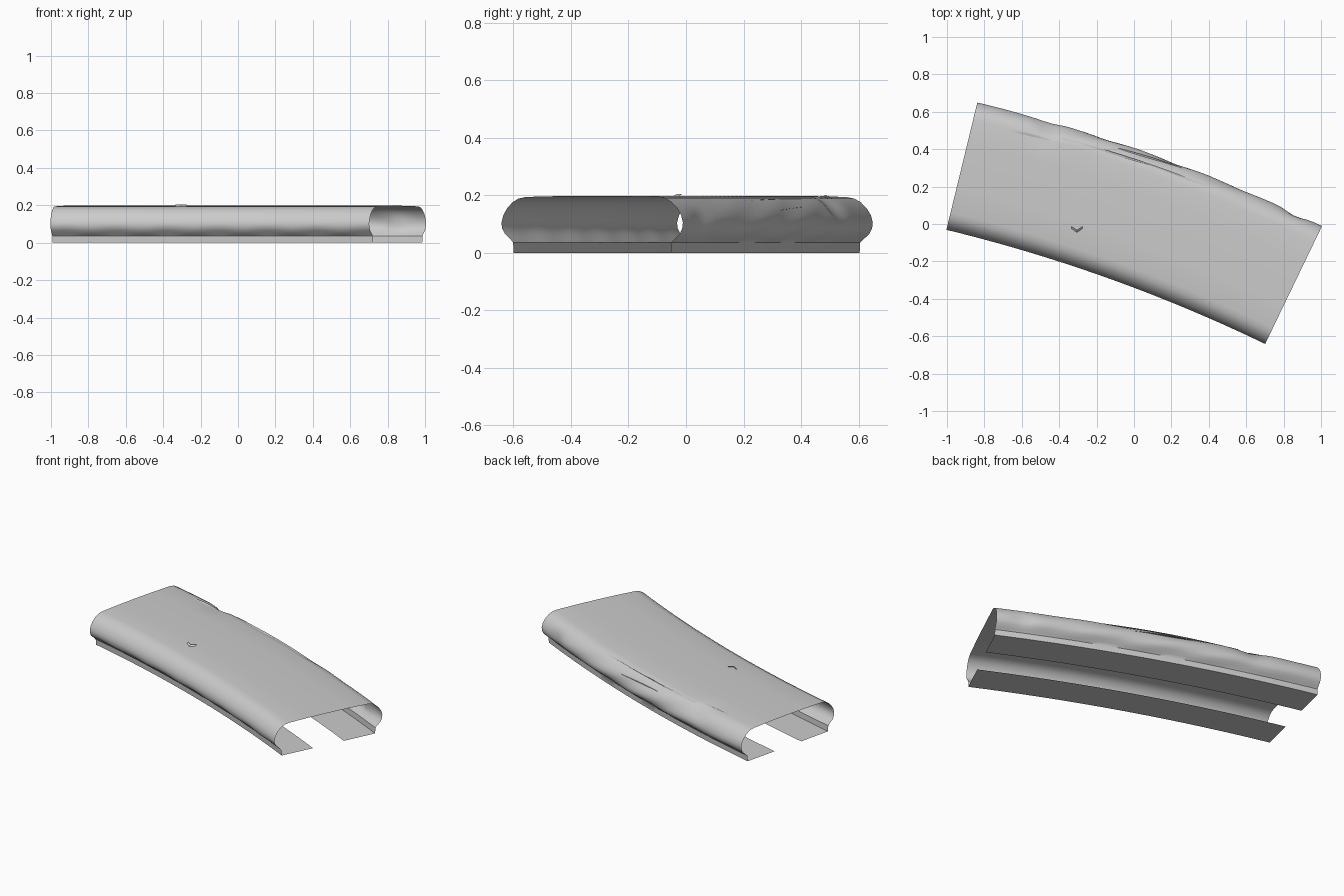
import bpy, bmesh, math
from mathutils import Vector

cube = bpy.data.objects.get("Cube")
if cube:
    bpy.data.objects.remove(cube)

grey = bpy.data.materials.new("Light grey sheet")
grey.use_nodes = True
color = (0.6, 0.6, 0.6, 1)
grey.diffuse_color = color
grey.node_tree.nodes["Principled BSDF"].inputs["Base Color"].default_value = color

# Gentle arc followed by the channel, from left end to right end
START, END = Vector((-0.92, 0.31)), Vector((0.853, -0.327))
HEADING, TURN = math.radians(-19.7), math.radians(12.1)
RADIUS = (END - START).length / (2 * math.sin(TURN / 2))
MIDDLE = (START + END) / 2
STEPS = 48


def place(t, across, z):
    """Point at fraction t along the arc, offset sideways to the back."""
    angle = HEADING + TURN * (0.5 - t)
    normal = Vector((-math.sin(angle), math.cos(angle)))
    up = Vector((-math.sin(HEADING), math.cos(HEADING)))
    centre = MIDDLE - up * RADIUS * math.cos(TURN / 2)
    spot = centre + normal * (RADIUS + across)
    return spot.x, spot.y, z


def finish(name, bm, smooth=True):
    mesh = bpy.data.meshes.new(name)
    bm.to_mesh(mesh)
    bm.free()
    mesh.materials.append(grey)
    obj = bpy.data.objects.new(name, mesh)
    bpy.context.collection.objects.link(obj)
    if smooth:
        bpy.ops.object.select_all(action='DESELECT')
        obj.select_set(True)
        bpy.context.view_layer.objects.active = obj
        bpy.ops.object.shade_smooth_by_angle(angle=math.radians(35))
    return obj


def bump(x, centre, width):
    return math.exp(-((x - centre) / width) ** 2)


# Half section: bottom lip, groove, rounded side, flat top
half = [(0.10, 0), (0.20, 0), (0.303, 0), (0.305, 0.035), (0.318, 0.048),
        (0.338, 0.065), (0.348, 0.085), (0.35, 0.105), (0.343, 0.13),
        (0.328, 0.155), (0.308, 0.175), (0.285, 0.188), (0.255, 0.194),
        (0.13, 0.197)]
section = [(-a, z) for a, z in half] + [(0, 0.198)] + half[::-1]

# Channel shell: a single open sheet swept along the arc
bm = bmesh.new()
rows = []
for i in range(STEPS + 1):
    t = i / STEPS
    row = []
    for a, z in section:
        # Shallow crumples along the back shoulder and the lower side
        if a > 0.25 and 0.04 < z < 0.194:
            a -= 0.022 * bump(t, 0.21, 0.035) * bump(z, 0.16, 0.05)
            a += 0.004 * math.sin(t * 31 + z * 60) * bump(t, 0.5, 0.35)
            a -= 0.015 * bump(t, 0.92, 0.03) * bump(z, 0.1, 0.04)
        elif a < -0.3 and 0.04 < z < 0.08:
            a += 0.003 * math.sin(t * 40)
        row.append(bm.verts.new(place(t, a, z)))
    rows.append(row)
for r0, r1 in zip(rows, rows[1:]):
    for j in range(len(section) - 1):
        bm.faces.new((r0[j], r0[j + 1], r1[j + 1], r1[j]))
finish("channel_shell", bm)

# Small raised V-shaped fold on the top sheet
bm = bmesh.new()
fold = [(-0.335, -0.025), (-0.305, -0.045), (-0.275, -0.025)]
outer = [bm.verts.new((x, y, 0.196)) for x, y in fold]
inner = [bm.verts.new((x, y + 0.012, 0.204)) for x, y in fold]
for k in range(2):
    bm.faces.new((outer[k], outer[k + 1], inner[k + 1], inner[k]))
finish("top_fold", bm, False)


# Creases: slim raised strips along the back shoulder
def crease(name, t0, t1, a0, z0, a1, z1):
    bm = bmesh.new()
    ends = []
    for k in range(9):
        f = k / 8
        t = t0 + (t1 - t0) * f
        a, z = a0 + (a1 - a0) * f, z0 + (z1 - z0) * f
        lift = 0.005 * math.sin(math.pi * f)
        ends.append((bm.verts.new(place(t, a - 0.008, z + 0.002)),
                     bm.verts.new(place(t, a + lift, z + lift))))
    for p, q in zip(ends, ends[1:]):
        bm.faces.new((p[0], p[1], q[1], q[0]))
    finish(name, bm)


crease("shoulder_crease_long", 0.25, 0.68, 0.287, 0.187, 0.30, 0.18)
crease("shoulder_crease_short", 0.10, 0.22, 0.25, 0.194, 0.26, 0.193)
crease("side_crease", 0.40, 0.62, 0.325, 0.158, 0.34, 0.135)
